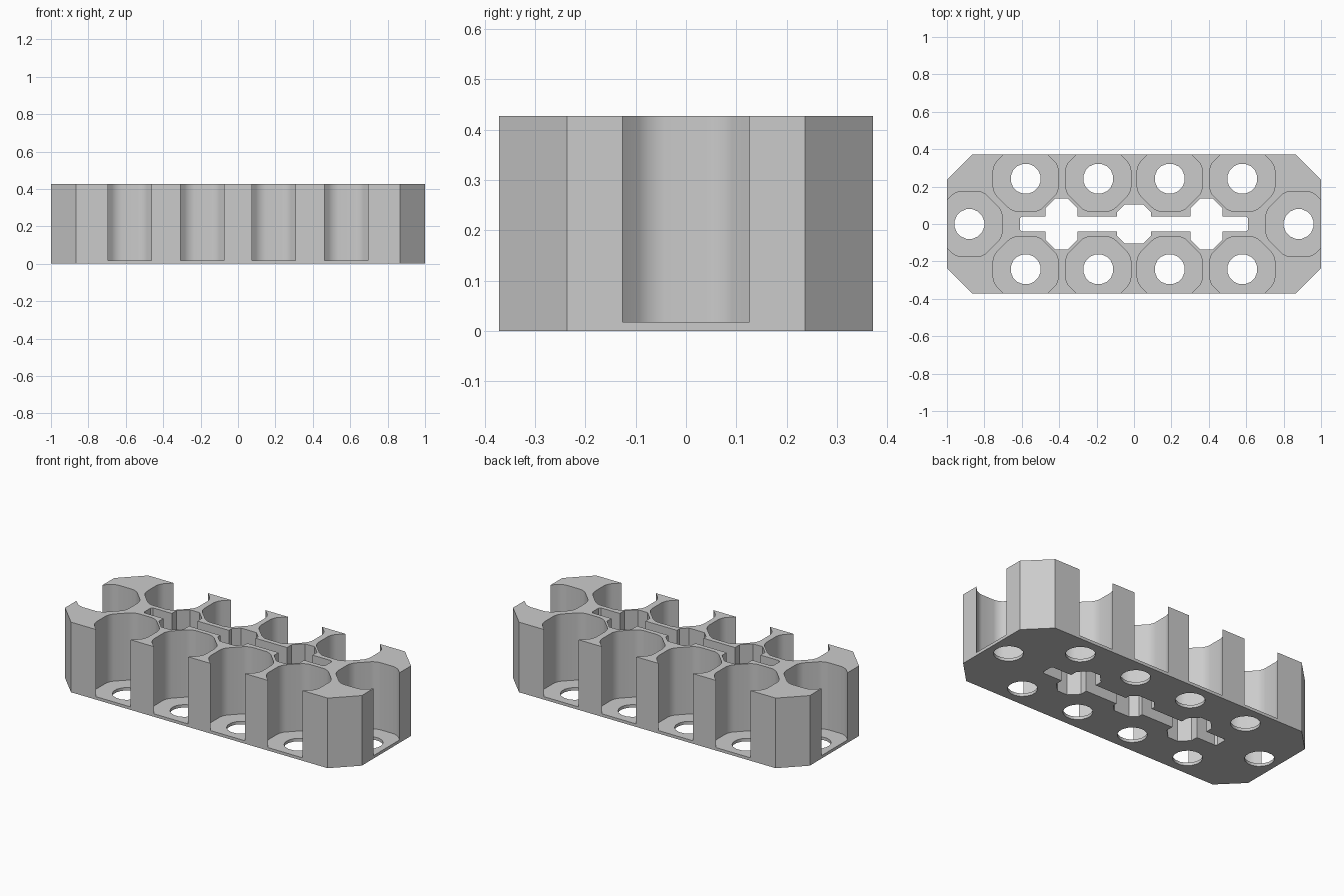
import bpy, bmesh, math
from mathutils import Vector

cube = bpy.data.objects.get("Cube")
if cube:
    bpy.data.objects.remove(cube, do_unlink=True)

grey = bpy.data.materials.new("light_grey")
grey.use_nodes = True
COLOUR = (0.6, 0.6, 0.6, 1)
grey.diffuse_color = COLOUR
grey.node_tree.nodes["Principled BSDF"].inputs["Base Color"].default_value = COLOUR

HEIGHT, FLOOR = 0.427, 0.018


def prism(name, centre, outline, z0, z1, rounding=0):
    """Extrude a closed outline upwards, optionally rounding its upright edges."""
    bm = bmesh.new()
    base = bm.faces.new([bm.verts.new((centre[0] + x, centre[1] + y, z0)) for x, y in outline])
    top = bmesh.ops.extrude_face_region(bm, geom=[base])
    lifted = [g for g in top["geom"] if isinstance(g, bmesh.types.BMVert)]
    bmesh.ops.translate(bm, verts=lifted, vec=Vector((0, 0, z1 - z0)))
    if rounding:
        upright = [e for e in bm.edges if abs(e.verts[0].co.z - e.verts[1].co.z) > 0.01]
        bmesh.ops.bevel(bm, geom=upright, offset=rounding, segments=5, profile=0.5,
                        affect='EDGES')
    bmesh.ops.recalc_face_normals(bm, faces=bm.faces)
    mesh = bpy.data.meshes.new(name)
    bm.to_mesh(mesh)
    bm.free()
    mesh.materials.append(grey)
    obj = bpy.data.objects.new(name, mesh)
    bpy.context.collection.objects.link(obj)
    return obj


def chamfered(hx, hy, c):
    """Rectangle outline with cut corners."""
    return [(hx, c - hy), (hx, hy - c), (hx - c, hy), (c - hx, hy),
            (-hx, hy - c), (-hx, c - hy), (c - hx, -hy), (hx - c, -hy)]


def circle(radius, sides=16):
    steps = [2 * math.pi * (i + 0.5) / sides for i in range(sides)]
    return [(radius * math.cos(a), radius * math.sin(a)) for a in steps]


# Block with chamfered corners
holder = prism("holder_block", (0, 0), chamfered(1, 0.372, 0.135), 0, HEIGHT)

# Open pockets along both long sides and at both ends, each with a round hole in its floor
cutters = []
places = [(x, y) for y in (-0.242, 0.242) for x in (-0.579, -0.191, 0.191, 0.579)]
places += [(-0.88, 0), (0.88, 0)]
for place in places:
    cutters.append(prism("pocket_cutter", place, chamfered(0.174, 0.174, 0.102),
                         FLOOR, HEIGHT + 0.1, 0.03))
    cutters.append(prism("hole_cutter", place, circle(0.081), -0.1, FLOOR + 0.1))

# Central slot, widened in three places
for x, hx, hy, c in ((0, 0.61, 0.04, 0.01), (0, 0.09, 0.103, 0.038),
                     (-0.388, 0.086, 0.137, 0.053), (0.388, 0.086, 0.137, 0.053)):
    cutters.append(prism("slot_cutter", (x, 0), chamfered(hx, hy, c), -0.1, HEIGHT + 0.1))

# Cut everything out of the block
bpy.ops.object.select_all(action='DESELECT')
bpy.context.view_layer.objects.active = holder
holder.select_set(True)
for cutter in cutters:
    cut = holder.modifiers.new("cut", 'BOOLEAN')
    cut.operation, cut.solver, cut.object = 'DIFFERENCE', 'EXACT', cutter
    bpy.ops.object.modifier_apply(modifier=cut.name)
    bpy.data.objects.remove(cutter, do_unlink=True)

bpy.ops.object.shade_smooth_by_angle(angle=math.radians(30))
